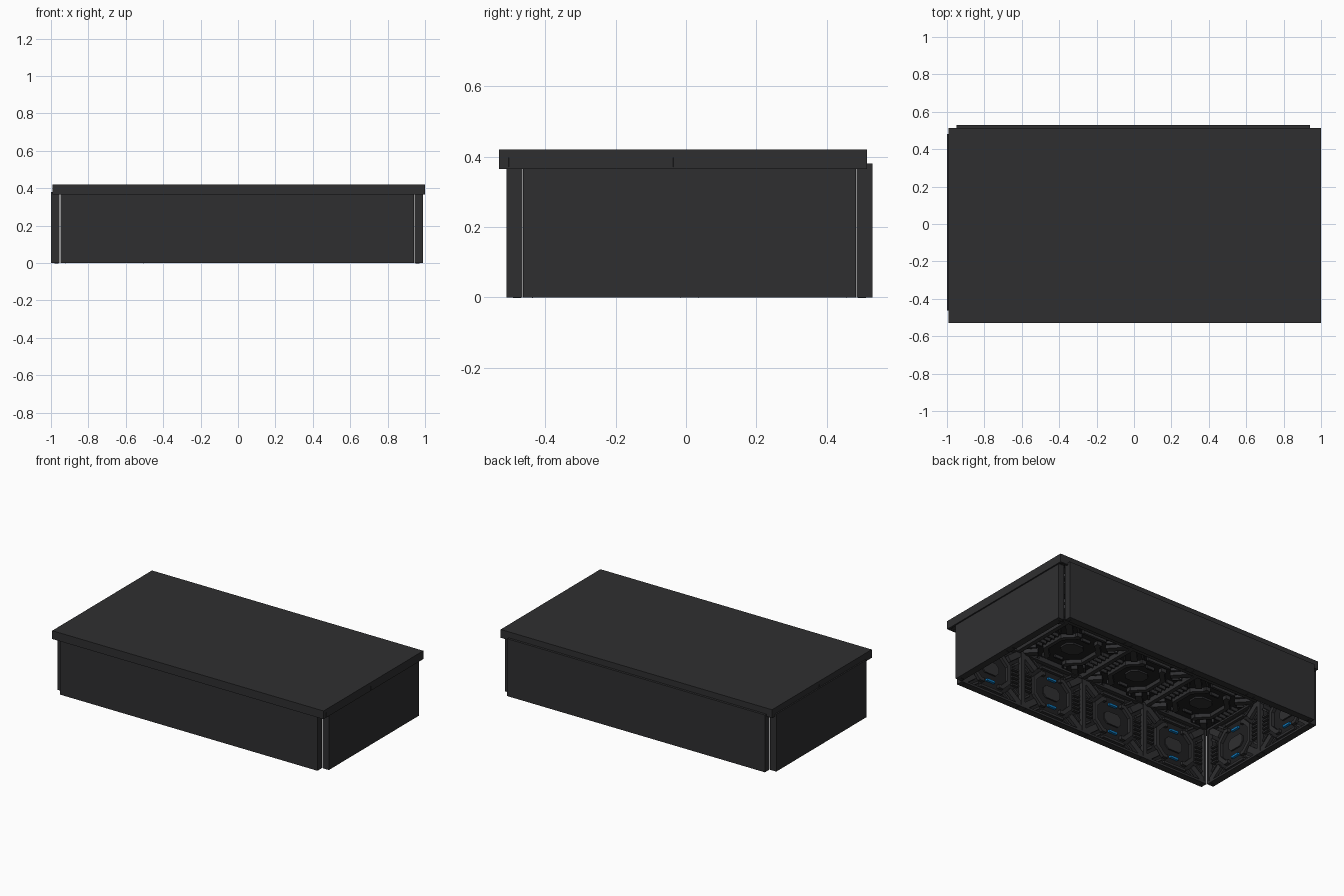
import bpy, bmesh, math
from mathutils import Matrix, Vector

if "Cube" in bpy.data.objects:
    bpy.data.objects.remove(bpy.data.objects["Cube"])


def material(name, rgb):
    m = bpy.data.materials.new(name)
    m.diffuse_color = (*rgb, 1)
    m.use_nodes = True
    m.node_tree.nodes["Principled BSDF"].inputs["Base Color"].default_value = m.diffuse_color
    return m


GREY = material("dark_grey", (0.028, 0.028, 0.03))
BLACK = material("recess_black", (0.014, 0.014, 0.015))
BLUE = material("blue_light", (0.005, 0.19, 0.5))


def prism(bm, pts, d0, d1, mat=0):
    """Extrude a counter-clockwise outline from depth d0 to d1."""
    a = [bm.verts.new((x, y, d0)) for x, y in pts]
    b = [bm.verts.new((x, y, d1)) for x, y in pts]
    n = len(pts)
    faces = [bm.faces.new(a[::-1]), bm.faces.new(b)]
    faces += [bm.faces.new((a[i], a[(i + 1) % n], b[(i + 1) % n], b[i])) for i in range(n)]
    for f in faces:
        f.material_index = mat


def bar(bm, p, q, width, d0, d1, mat=0):
    p, q = Vector(p), Vector(q)
    t = (q - p).normalized()
    n = Vector((-t.y, t.x)) * width / 2
    prism(bm, [p - n, q - n, q + n, p + n], d0, d1, mat)


def rect(bm, cx, cy, w, h, d0, d1, mat=0):
    bar(bm, (cx - w / 2, cy), (cx + w / 2, cy), h, d0, d1, mat)


def octagon(w, h, c):
    return [(w - c, -h), (w, -h + c), (w, h - c), (w - c, h),
            (-w + c, h), (-w, h - c), (-w, -h + c), (-w + c, -h)]


def panel_mesh(name, w, h, t, lights):
    """Flat outside (depth 0), ribbed relief on the inside (depth t)."""
    bm = bmesh.new()
    W, H = w / 2, h / 2
    base = t * 0.4
    rect(bm, 0, 0, w, h, 0, base, 1)
    # rim
    r = 0.014
    for s in (-1, 1):
        rect(bm, 0, s * (H - r / 2), w, r, base, t)
        rect(bm, s * (W - r / 2), 0, r, h - 2 * r, base, t)
    # octagonal ridge, broken at two opposite sides
    ring = octagon(W * 0.62, H * 0.62, H * 0.3)
    inner = octagon(W * 0.52, H * 0.5, H * 0.25)
    for i in range(8):
        j = (i + 1) % 8
        if i not in (3, 7):
            prism(bm, [inner[i], ring[i], ring[j], inner[j]], base, t * 0.85)
    # broken ends of the ridge and the slot holding each light
    for s in (-1, 1):
        for k in (-1, 1):
            rect(bm, k * W * 0.31, s * H * 0.56, W * 0.14, H * 0.12, base, t * 0.85)
        rect(bm, 0, s * H * 0.48, 0.06, 0.014, base, t * 0.75, 2 if lights else 1)
    # centre plate
    prism(bm, octagon(W * 0.27, H * 0.22, H * 0.12), base, t * 0.6)
    # corner braces and parallel diagonal slats
    for sx in (-1, 1):
        for sy in (-1, 1):
            bar(bm, (sx * W * 0.56, sy * H * 0.56), (sx * (W - r), sy * (H - r)), 0.04, base, t * 0.9)
            bar(bm, (sx * W * 0.42, sy * H * 0.72), (sx * W * 0.62, sy * H * 0.9), 0.014, base, t * 0.75)
            bar(bm, (sx * W * 0.74, sy * H * 0.42), (sx * W * 0.9, sy * H * 0.58), 0.014, base, t * 0.75)
    # comb fins along the rim
    for s in (-1, 1):
        for k in range(-2, 3):
            rect(bm, s * W * 0.79, k * H * 0.14, W * 0.2, 0.011, base, t * 0.8)
        rect(bm, 0, s * H * 0.78, W * 0.7, 0.016, base, t * 0.8)
    bmesh.ops.recalc_face_normals(bm, faces=bm.faces)
    me = bpy.data.meshes.new(name)
    bm.to_mesh(me)
    bm.free()
    for m in (GREY, BLACK, BLUE):
        me.materials.append(m)
    # plain outer face in the lighter grey
    for p in me.polygons:
        if p.material_index == 1 and (p.normal.z < -0.9 or abs(p.normal.z) < 0.1):
            p.material_index = 0
    return me


def place(name, me, pos, v, d):
    """v = panel's up direction, d = direction its relief faces."""
    v, d = Vector(v), Vector(d)
    ob = bpy.data.objects.new(name, me)
    rot = Matrix((v.cross(d), v, d)).transposed().to_4x4()
    ob.matrix_world = Matrix.Translation(pos) @ rot
    bpy.context.collection.objects.link(ob)


wall = panel_mesh("wall_panel", 0.4725, 0.38, 0.046, True)
roof = panel_mesh("roof_panel", 0.4975, 0.5225, 0.055, False)
UP = (0, 0, 1)

# long walls, four panels each
for i in range(4):
    x = -0.005 + (i - 1.5) * 0.4725
    place(f"front_wall_{i + 1}", wall, (x, -0.51, 0.19), UP, (0, 1, 0))
    place(f"back_wall_{i + 1}", wall, (x, 0.53, 0.19), UP, (0, -1, 0))
# short walls, two panels each
for i in range(2):
    y = 0.01 + (i - 0.5) * 0.4725
    place(f"left_wall_{i + 1}", wall, (-1.0, y, 0.19), UP, (1, 0, 0))
    place(f"right_wall_{i + 1}", wall, (0.99, y, 0.19), UP, (-1, 0, 0))
# roof slab, four by two panels
for i in range(4):
    for j in range(2):
        pos = (0.004 + (i - 1.5) * 0.4975, -0.008 + (j - 0.5) * 0.5225, 0.42)
        place(f"roof_{i + 1}_{j + 1}", roof, pos, (0, 1, 0), (0, 0, -1))
